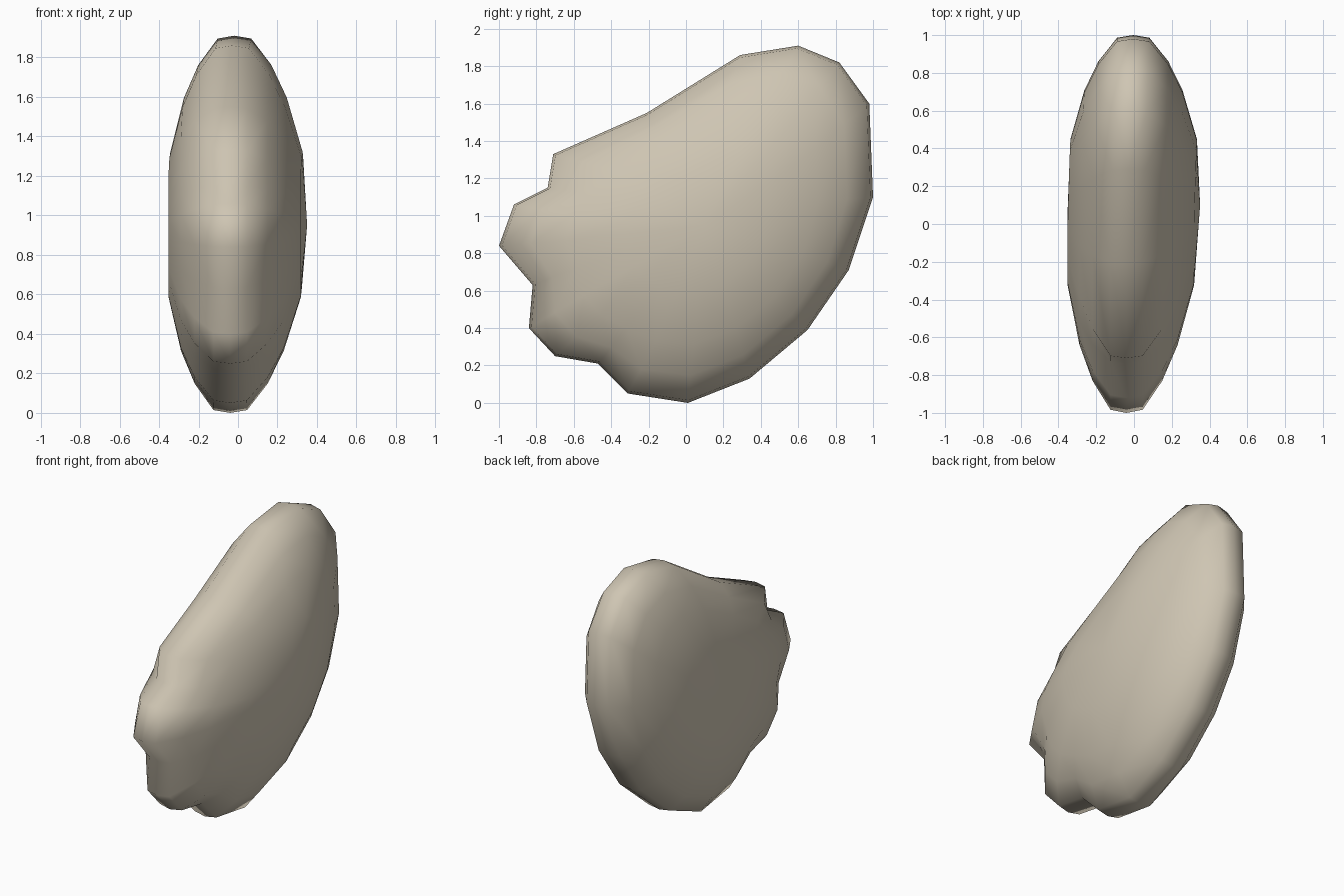
import bpy, bmesh
from mathutils import Vector

cube = bpy.data.objects.get("Cube")
if cube:
    bpy.data.objects.remove(cube, do_unlink=True)

# Warm stone colour
stone = bpy.data.materials.new("warm beige stone")
stone.use_nodes = True
colour = (0.62, 0.56, 0.45, 1)
stone.diffuse_color = colour
bsdf = stone.node_tree.nodes["Principled BSDF"]
bsdf.inputs["Base Color"].default_value = colour
bsdf.inputs["Roughness"].default_value = 0.9

# Side outline (y, z), with three notches between the front lobes
outline = [Vector(p) for p in (
    (0.01, 0), (-0.31, 0.05), (-0.47, 0.21), (-0.70, 0.25), (-0.84, 0.40),
    (-0.82, 0.63), (-1.0, 0.84), (-0.92, 1.06), (-0.74, 1.15), (-0.71, 1.33),
    (-0.21, 1.55), (0.29, 1.86), (0.60, 1.91), (0.82, 1.82), (0.98, 1.60),
    (1.0, 1.1), (0.87, 0.71), (0.65, 0.39), (0.34, 0.13))]
centre = Vector((0.1, 0.95))
count = len(outline)


def smoothed(points):
    """Soften the notches as the surface moves in from the rim."""
    return [p * 0.5 + (points[i - 1] + points[(i + 1) % count]) * 0.25
            for i, p in enumerate(points)]


soft = smoothed(smoothed(outline))

# Half thickness at each inset ring: (scale, half width, notch softening)
rings = ((0.985, 0.085, 0), (0.87, 0.185, 0.35), (0.72, 0.26, 0.8),
         (0.42, 0.335, 1))

bm = bmesh.new()


def add_ring(scale, x, blend):
    verts = []
    for hard, easy in zip(outline, soft):
        p = centre + (hard.lerp(easy, blend) - centre) * scale
        lean = -0.04 * scale * (1 - max(0, hard.x) * 0.9)
        verts.append(bm.verts.new((x + lean, p.x, p.y)))
    return verts


def bridge(a, b):
    for i in range(count):
        j = (i + 1) % count
        bm.faces.new((a[i], a[j], b[j], b[i]))


# Rim, then two domed sides
rim = add_ring(1, 0, 0)
for side in (-1, 1):
    previous = rim
    for scale, width, blend in rings:
        ring = add_ring(scale, side * width, blend)
        bridge(previous, ring)
        previous = ring
    pole = bm.verts.new((side * 0.35, *centre))
    for i in range(count):
        bm.faces.new((previous[i], previous[(i + 1) % count], pole))

bmesh.ops.recalc_face_normals(bm, faces=bm.faces[:])
for face in bm.faces:
    face.smooth = True
mesh = bpy.data.meshes.new("notched_pebble")
bm.to_mesh(mesh)
bm.free()
mesh.materials.append(stone)
pebble = bpy.data.objects.new("notched_pebble", mesh)
bpy.context.collection.objects.link(pebble)
